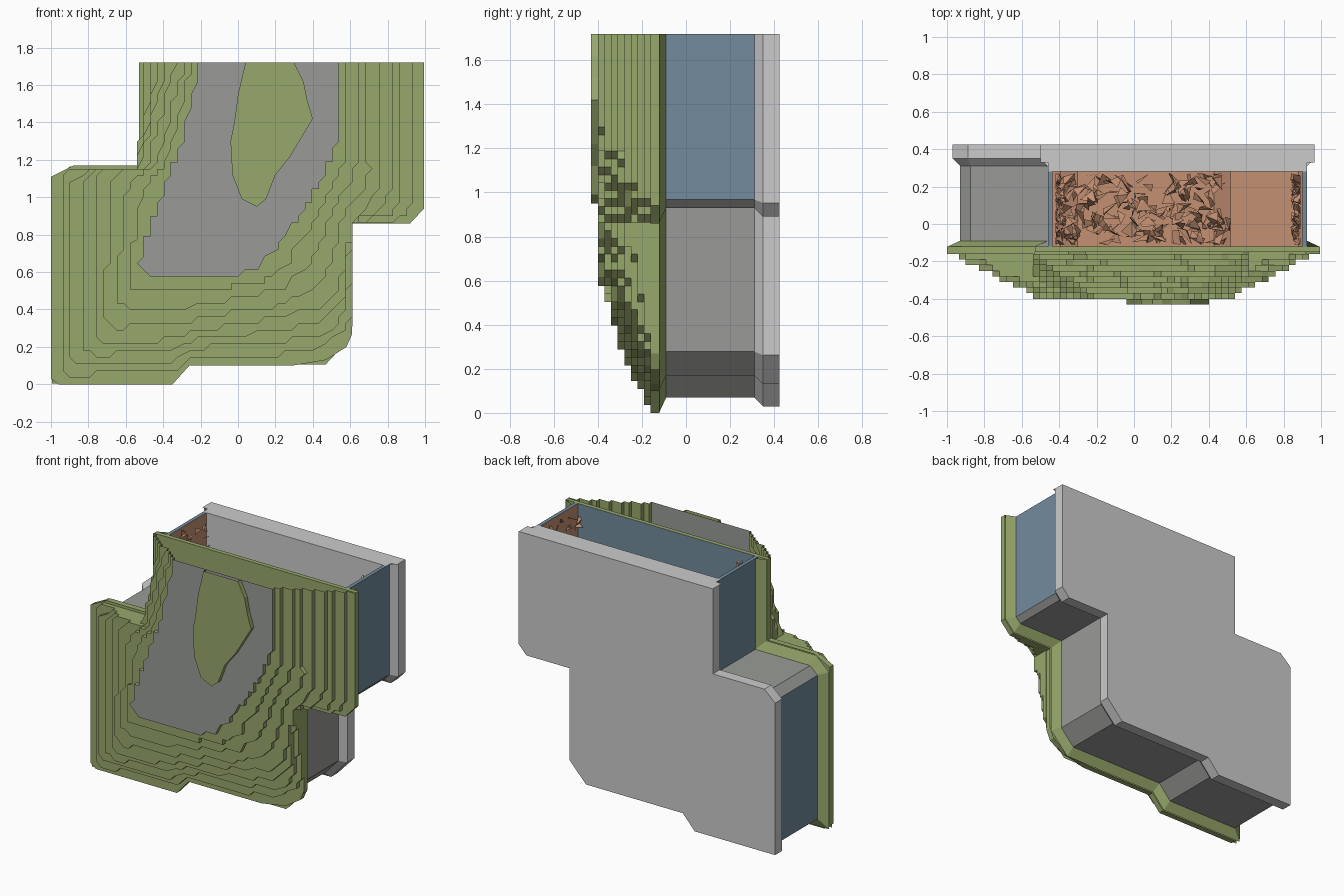
import bpy, bmesh, math, random
from mathutils import Vector

if "Cube" in bpy.data.objects:
    bpy.data.objects.remove(bpy.data.objects["Cube"])

random.seed(4)
TOP = 1.72


def material(name, rgb):
    m = bpy.data.materials.new(name)
    m.diffuse_color = (*rgb, 1)
    m.use_nodes = True
    m.node_tree.nodes["Principled BSDF"].inputs["Base Color"].default_value = m.diffuse_color
    return m


GREEN = material("moss", (0.31, 0.39, 0.15))
BLUE = material("slate_blue", (0.17, 0.26, 0.34))
ORANGE = material("clay", (0.55, 0.28, 0.17))
GREY = material("stone", (0.32, 0.33, 0.31))


def finish(name, bm, mats=(), fix=True):
    if fix:
        bmesh.ops.recalc_face_normals(bm, faces=bm.faces[:])
    me = bpy.data.meshes.new(name)
    bm.to_mesh(me)
    bm.free()
    for m in mats:
        me.materials.append(m)
    ob = bpy.data.objects.new(name, me)
    bpy.context.collection.objects.link(ob)
    return ob


def loft(name, loops, mats=(), cap=False, side_mat=None):
    """Skin open (x, z) polylines placed at successive y depths."""
    bm = bmesh.new()
    rows = [[bm.verts.new((x, y, z)) for x, z in pts] for pts, y in loops]
    for a, b in zip(rows, rows[1:]):
        for i in range(len(a) - 1):
            f = bm.faces.new((a[i], a[i + 1], b[i + 1], b[i]))
            if side_mat and side_mat(f):
                f.material_index = 1
    if cap:
        f = bm.faces.new(rows[-1])
        f.material_index = len(mats) - 1 if mats else 0
    return finish(name, bm, mats)


def panel(name, pts, y, mats=()):
    bm = bmesh.new()
    bm.faces.new([bm.verts.new((x, y, z)) for x, z in pts])
    return finish(name, bm, mats)


def rim(name, rects, mats=()):
    """Flat rectangles x0, x1, y0, y1 lying on the open top."""
    bm = bmesh.new()
    for x0, x1, y0, y1 in rects:
        bm.faces.new([bm.verts.new((x, y, TOP)) for x, y in
                      ((x0, y0), (x1, y0), (x1, y1), (x0, y1))])
    return finish(name, bm, mats)


def inset(pts, d):
    """Mitred inward offset of an open polyline."""
    P = [Vector(p) for p in pts]
    normals = []
    for a, b in zip(P, P[1:]):
        t = (b - a).normalized()
        normals.append(Vector((-t.y, t.x)))
    out = []
    for i, p in enumerate(P):
        n0, n1 = normals[max(i - 1, 0)], normals[min(i, len(normals) - 1)]
        m = (n0 + n1).normalized()
        out.append(tuple(p + m * (d / m.dot(n0))))
    return out


# Terrain contours: outer edge, middle terrace, plateau (matching points)
EDGE = [(-.53, TOP), (-.53, 1.17), (-.88, 1.17), (-1, 1.11), (-1, .03), (-.96, 0),
        (-.35, 0), (-.26, .1), (.29, .1), (.47, .13), (.58, .2), (.61, .27),
        (.61, .86), (.92, .86), (.995, .94), (.995, TOP)]
MID = [(-.38, TOP), (-.53, 1.17), (-.72, 1.17), (-.77, 1.08), (-.77, .24), (-.7, .21),
       (-.35, .24), (-.2, .29), (.2, .35), (.42, .41), (.5, .48), (.57, .6),
       (.61, .86), (.7, .95), (.76, 1.1), (.75, TOP)]
PLATEAU = [(-.2, TOP), (-.33, 1.2), (-.41, 1.02), (-.45, .9), (-.53, .65), (-.47, .58),
           (-.2, .57), (-.1, .58), (.05, .6), (.1, .63), (.2, .72), (.3, .85),
           (.41, 1.03), (.5, 1.2), (.53, 1.3), (.53, TOP)]
COUNTS = [max(1, round(max(math.dist(c[i], c[i + 1]) for c in (EDGE, MID, PLATEAU)) / 0.055))
          for i in range(len(EDGE) - 1)]


def contour(k):
    a, b, t = (EDGE, MID, k / 4) if k <= 4 else (MID, PLATEAU, (k - 4) / 4)
    key = [Vector(p).lerp(Vector(q), t) for p, q in zip(a, b)]
    pts = []
    for i, n in enumerate(COUNTS):
        pts += [key[i].lerp(key[i + 1], j / n) for j in range(n)]
    pts.append(key[-1])
    if k == 0:
        return [tuple(p) for p in pts]
    g = 0.036                                     # jagged grid-snapped edges
    out = [(round(p.x / g) * g, min(TOP, round(p.y / g) * g)) for p in pts]
    out[0], out[-1] = (out[0][0], TOP), (out[-1][0], TOP)
    return out


# Terraced front shell
loops = [(contour(0), -0.12)]
for k in range(9):
    y = -0.16 - 0.03 * k
    loops.append((contour(k), y))
    if k < 8:
        loops.append((contour(k + 1), y))
loft("terraced_front", loops, (GREEN, GREY), cap=True)

# Raised summit on the plateau
summit = [(.04, TOP), (.0, 1.55), (-.02, 1.4), (-.04, 1.3), (-.03, 1.12), (.02, .99), (.1, .95),
          (.15, .99), (.2, 1.12), (.28, 1.22), (.34, 1.32), (.4, 1.42), (.37, 1.52),
          (.35, 1.62), (.3, TOP)]
loft("summit", [(summit, -0.40), (summit, -0.43)], (GREEN,), cap=True)

# Body walls with flanges and the back plate
BODY = [(-.53, TOP), (-.53, 1.17), (-.9, 1.17), (-1, 1.08), (-1, 0), (-.35, 0),
        (-.26, .1), (.47, .1), (.61, .25), (.61, .86), (.92, .86), (.995, .94), (.995, TOP)]


def is_blue(f):
    f.normal_update()
    c = f.calc_center_median()
    return abs(f.normal.x) > .95 and -.1 < c.y < .3 and not .4 < c.x < .7


wall, plate = inset(BODY, .07), inset(BODY, .03)
loft("front_flange", [(inset(BODY, .005), -.12), (wall, -.09)], (GREEN,))
loft("body_walls", [(wall, -.12), (wall, .31)], (GREY, BLUE), side_mat=is_blue)
loft("back_plate", [(wall, .31), (plate, .35), (plate, .425)], cap=True)
panel("front_partition", inset(BODY, .005), -.15, (GREEN,))

# Hollow interior and the rim around its opening
inner = inset(BODY, .095)
loft("inner_lining", [(inner, -.12), (inner, .28)], (ORANGE,))
panel("inner_front_panel", inner, -.12, (BLUE,))
panel("inner_back_panel", inner, .28)
rim("back_rim", [(plate[0][0], plate[-1][0], .33, .425), (wall[0][0], wall[-1][0], .28, .33)])
rim("side_rims", [(wall[0][0], inner[0][0], -.12, .28), (inner[-1][0], wall[-1][0], -.12, .28)],
    (BLUE,))
rim("front_rim", [(-.53, .995, -.15, -.12)], (GREEN,))

# Loose shards lining the cavity
bm = bmesh.new()


def shard(c, size):
    def r():
        return Vector([random.uniform(-size, size) for _ in range(3)])
    v = []
    for _ in range(4):
        p = c + r()
        p.y = min(.27, max(-.11, p.y))
        p.z = min(TOP, p.z)
        p.x = min(.89, max(-.42, p.x))
        v.append(bm.verts.new(p))
    for i, j, k in ((0, 1, 2), (0, 2, 3), (0, 3, 1), (1, 3, 2)):
        bm.faces.new((v[i], v[j], v[k]))


for _ in range(45):
    for x in (-.40, .87):
        shard(Vector((x, random.uniform(-.1, .26), random.uniform(1.0, 1.70))), .035)
for _ in range(170):
    x = random.uniform(-.4, .5)
    shard(Vector((x, random.uniform(-.1, .26), random.uniform(.25, .45))), .05)
finish("shards", bm, (ORANGE,))
